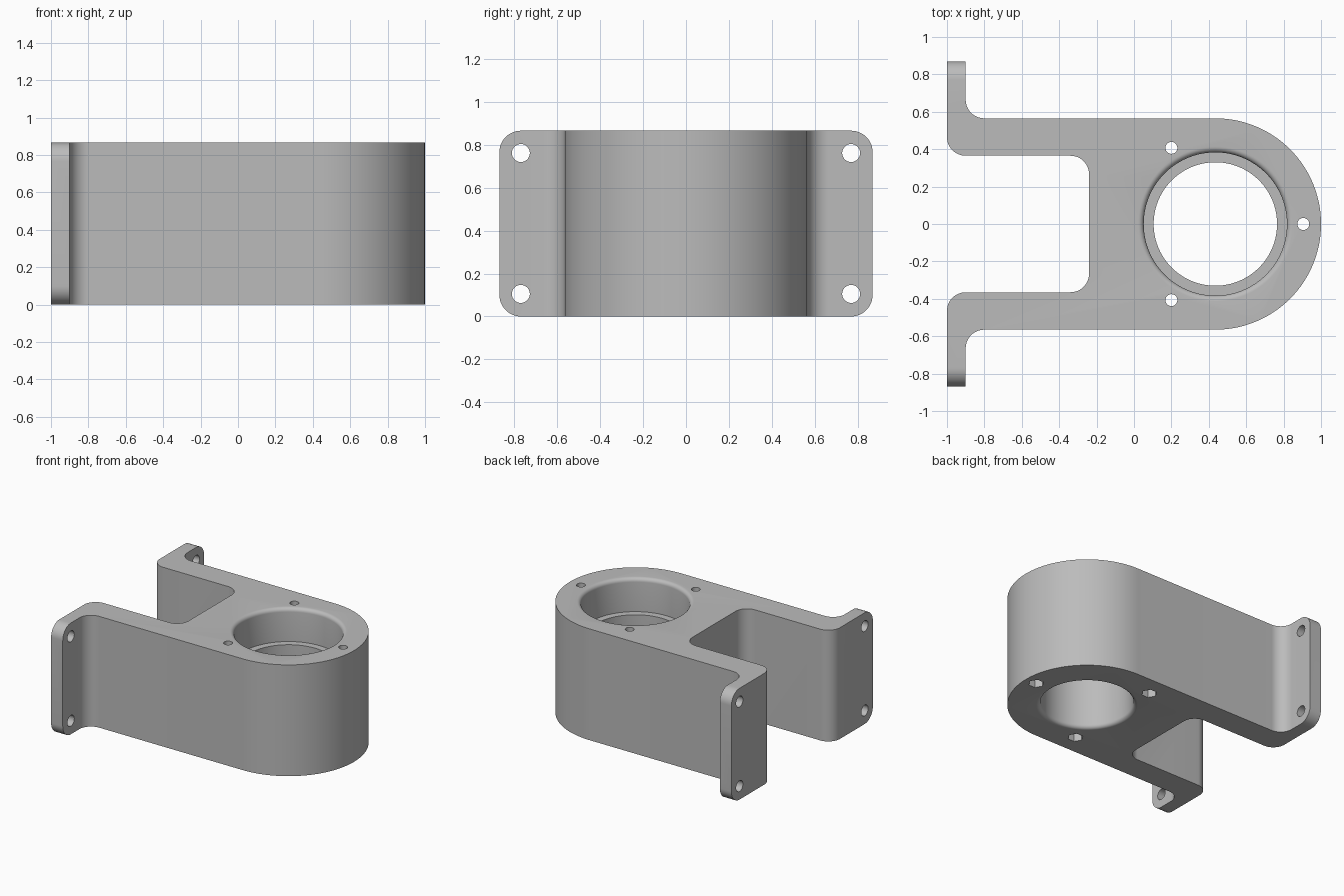
import bpy, bmesh
from math import sin, cos, pi, radians
from mathutils import Matrix

if "Cube" in bpy.data.objects:
    bpy.data.objects.remove(bpy.data.objects["Cube"])

HEIGHT = 0.866
HALF_WIDTH = 0.87
BORE_X = 0.435
FILLET = 0.1
LIP = 0.03

grey = bpy.data.materials.new("light grey")
grey.use_nodes = True
colour = (0.5, 0.5, 0.5, 1)
grey.diffuse_color = colour
grey.node_tree.nodes["Principled BSDF"].inputs["Base Color"].default_value = colour


def arc(cx, cy, r, start, end, steps=12):
    angles = [radians(start + (end - start) * i / steps) for i in range(steps + 1)]
    return [(cx + r * cos(a), cy + r * sin(a)) for a in angles]


def loft(name, rings):
    """Closed solid through rings that have equal numbers of points."""
    bm = bmesh.new()
    loops = [[bm.verts.new(p) for p in ring] for ring in rings]
    n = len(loops[0])
    for low, high in zip(loops, loops[1:]):
        for i in range(n):
            j = (i + 1) % n
            bm.faces.new((low[i], low[j], high[j], high[i]))
    bm.faces.new(loops[0][::-1])
    bm.faces.new(loops[-1])
    bmesh.ops.recalc_face_normals(bm, faces=bm.faces)
    mesh = bpy.data.meshes.new(name)
    bm.to_mesh(mesh)
    bm.free()
    mesh.materials.append(grey)
    obj = bpy.data.objects.new(name, mesh)
    bpy.context.collection.objects.link(obj)
    return obj


def prism(name, outline, low, high):
    return loft(name, [[(x, y, z) for x, y in outline] for z in (low, high)])


def circle(x, y, r, sides):
    return arc(x, y, r, 0, 360, sides)[:-1]


def along_x(obj):
    # Turns a prism drawn in (x, y) so that it lies in (y, z) and runs along x
    obj.data.transform(Matrix(((0, 0, 1, 0), (1, 0, 0, 0), (0, 1, 0, 0), (0, 0, 0, 1))))
    return obj


# Plan outline: rounded nose, side arm, flange and inner slot, then mirrored
half = arc(BORE_X, 0, 0.565, 0, 90, 40)
half += arc(-0.8, 0.565 + FILLET, FILLET, 270, 180)
half += [(-0.9, HALF_WIDTH), (-1, HALF_WIDTH)]
half += arc(-0.9, 0.465, FILLET, 180, 270)
half += arc(-0.34, 0.265, FILLET, 90, 0)
outline = half + [(x, -y) for x, y in half[:0:-1]]
bracket = prism("mounting_bracket", outline, 0, HEIGHT)

cutters = []


def cut(tool, operation="DIFFERENCE"):
    tool.hide_render = True
    mod = bracket.modifiers.new(tool.name, "BOOLEAN")
    mod.operation = operation
    mod.solver = "EXACT"
    mod.object = tool
    cutters.append(tool)


# Rounded flange corners
corner = HALF_WIDTH - FILLET
top = HEIGHT - FILLET
block = (arc(corner, top, FILLET, 0, 90) + arc(-corner, top, FILLET, 90, 180)
         + arc(-corner, FILLET, FILLET, 180, 270) + arc(corner, FILLET, FILLET, 270, 360))
cut(along_x(prism("corner_rounding", block, -1.2, 1.2)), "INTERSECT")

# Stepped bore with rounded lips at both ends
bore, seat = 0.33, 0.383
profile = [(bore + LIP, -0.05)]
profile += arc(bore + LIP, LIP, LIP, 270, 180, 6)
profile += [(bore, HEIGHT - 0.26), (seat, HEIGHT - 0.26)]
profile += arc(seat + LIP, HEIGHT - LIP, LIP, 180, 90, 6)
profile += [(seat + LIP, HEIGHT + 0.05)]
cut(loft("stepped_bore", [[(x, y, z) for x, y in circle(BORE_X, 0, r, 96)]
                          for r, z in profile]))

# Three bolt holes with hexagonal nut pockets underneath
for i, (x, y) in enumerate(circle(BORE_X, 0, 0.47, 3)):
    cut(prism(f"bolt_hole_{i}", circle(x, y, 0.032, 24), -0.1, HEIGHT + 0.1))
    cut(prism(f"nut_pocket_{i}", circle(x, y, 0.056, 6), -0.1, 0.1))

# Flange screw holes
for y in (-0.77, 0.77):
    for z in (0.105, 0.762):
        cut(along_x(prism("screw_hole", circle(y, z, 0.042, 28), -1.1, -0.8)))

# Apply the cuts, remove the cutters and shade
bpy.ops.object.select_all(action="DESELECT")
bpy.context.view_layer.objects.active = bracket
bracket.select_set(True)
for mod in list(bracket.modifiers):
    bpy.ops.object.modifier_apply(modifier=mod.name)
for tool in cutters:
    bpy.data.objects.remove(tool)
bpy.ops.object.shade_smooth_by_angle(angle=radians(30))
